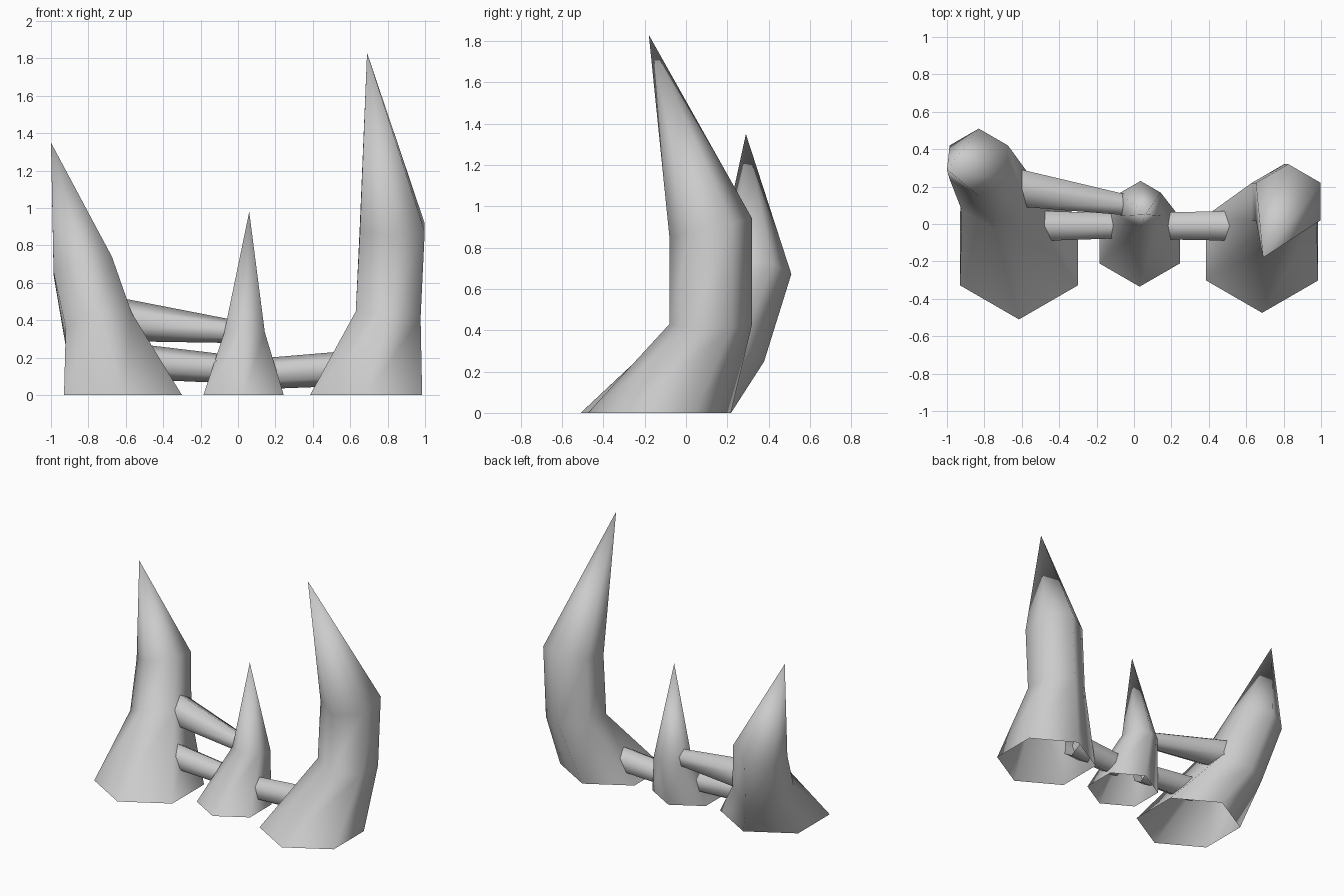
import bpy, bmesh
from math import sin, cos, radians
from mathutils import Vector

cube = bpy.data.objects.get("Cube")
if cube:
    bpy.data.objects.remove(cube, do_unlink=True)

grey = bpy.data.materials.new("stone_grey")
grey.use_nodes = True
colour = (0.6, 0.6, 0.6, 1)
grey.diffuse_color = colour
grey.node_tree.nodes["Principled BSDF"].inputs["Base Color"].default_value = colour

SIDES = 6
ANGLES = [radians(30 + 360 / SIDES * i) for i in range(SIDES)]


def bridge(bm, low, high):
    for i in range(SIDES):
        j = (i + 1) % SIDES
        bm.faces.new((low[i], low[j], high[j], high[i]))


def finish(bm, name):
    bmesh.ops.recalc_face_normals(bm, faces=bm.faces[:])
    for face in bm.faces:
        face.smooth = True
    mesh = bpy.data.meshes.new(name)
    bm.to_mesh(mesh)
    bm.free()
    mesh.materials.append(grey)
    bpy.context.collection.objects.link(bpy.data.objects.new(name, mesh))


def spike(name, sections, tip):
    """Open-bottomed bent horn; section = centre, radius, slope in x, slope in y."""
    bm = bmesh.new()
    rings = []
    for x, y, z, r, sx, sy in sections:
        ring = []
        for a in ANGLES:
            dx, dy = r * cos(a), r * sin(a)
            ring.append(bm.verts.new((x + dx, y + dy, z + sx * dx + sy * dy)))
        rings.append(ring)
    for low, high in zip(rings, rings[1:]):
        bridge(bm, low, high)
    top = bm.verts.new(tip)
    for i in range(SIDES):
        bm.faces.new((rings[-1][i], rings[-1][(i + 1) % SIDES], top))
    finish(bm, name)


def bar(name, start, r0, end, r1):
    """Tapered open tube between two spikes."""
    bm = bmesh.new()
    start, end = Vector(start), Vector(end)
    along = (end - start).normalized()
    side = along.cross(Vector((0, 0, 1))).normalized()
    up = side.cross(along)
    rings = [[bm.verts.new(c + r * (cos(a) * side + sin(a) * up)) for a in ANGLES]
             for c, r in ((start, r0), (end, r1))]
    bridge(bm, *rings)
    finish(bm, name)


# Three horns
spike("right_spike", [(-0.615, -0.146, 0, 0.364, 0, 0),
                      (-0.745, 0.175, 0.35, 0.203, 0.23, -0.5),
                      (-0.83, 0.33, 0.69, 0.18, 0.26, -0.1)], (-1.0, 0.29, 1.35))
spike("middle_spike", [(0.03, -0.087, 0, 0.248, 0, 0),
                       (0.035, 0.105, 0.33, 0.125, 0, -0.1)], (0.06, 0.05, 0.98))
spike("left_spike", [(0.685, -0.129, 0, 0.346, 0, 0),
                     (0.803, 0.12, 0.43, 0.2, -0.1, 0),
                     (0.825, 0.12, 0.895, 0.2, 0, 0.23)], (0.69, -0.18, 1.83))

# Cross bars
bar("upper_bar", (-0.65, 0.198, 0.405), 0.117, (-0.03, 0.1, 0.34), 0.062)
bar("lower_right_bar", (-0.53, -0.01, 0.178), 0.094, (-0.06, -0.01, 0.14), 0.076)
bar("lower_left_bar", (0.14, -0.01, 0.115), 0.083, (0.55, -0.01, 0.14), 0.092)
